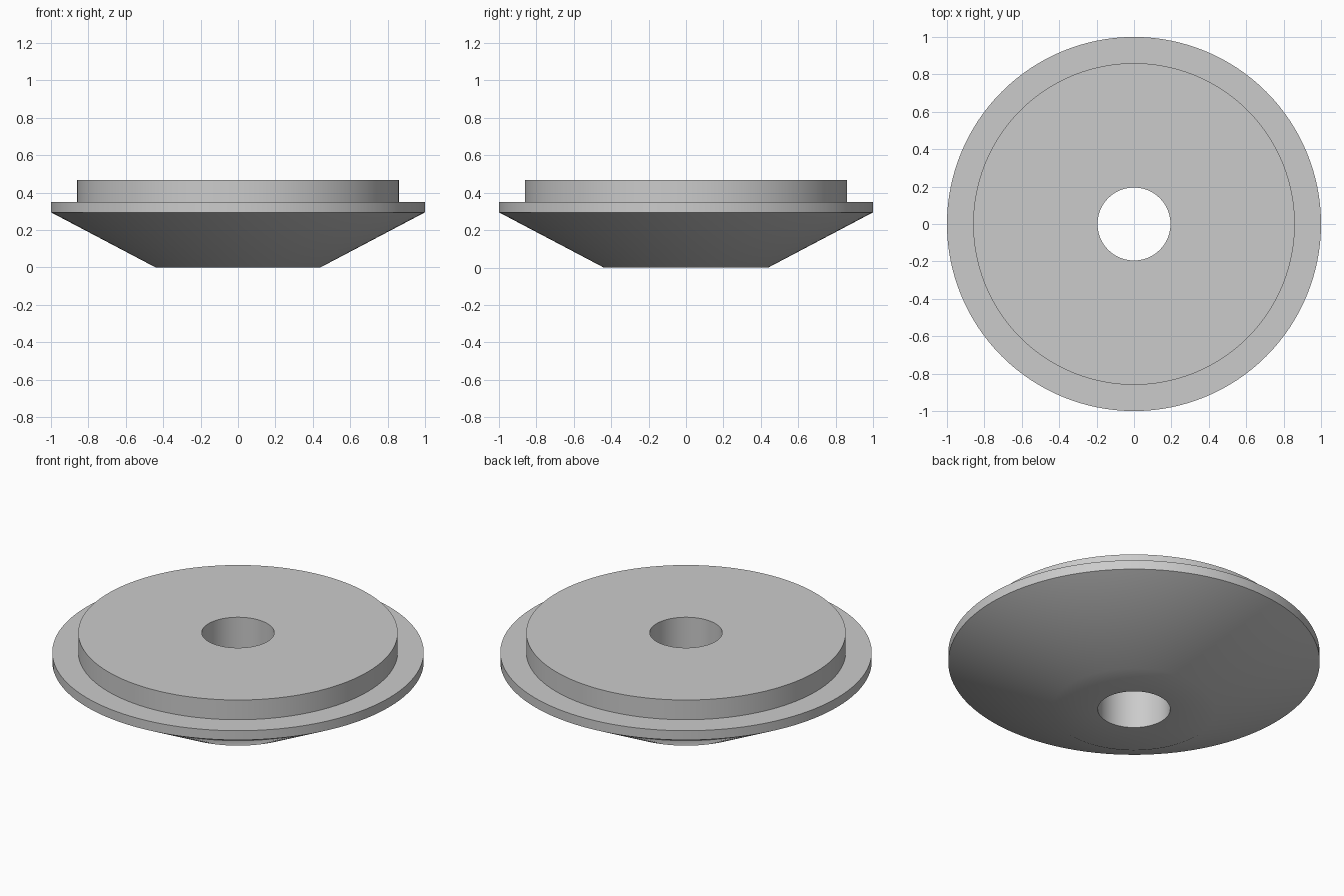
import bpy, bmesh, math

cube = bpy.data.objects.get("Cube")
if cube:
    bpy.data.objects.remove(cube, do_unlink=True)

SEGMENTS = 128

grey = bpy.data.materials.new("plain grey")
grey.use_nodes = True
colour = (0.6, 0.6, 0.6, 1)
grey.diffuse_color = colour
grey.node_tree.nodes["Principled BSDF"].inputs["Base Color"].default_value = colour

# Closed cross-section (radius, height): bore, flat foot, cone, rim, raised top
profile = [(0.195, 0), (0.44, 0), (1, 0.295), (1, 0.35),
           (0.86, 0.35), (0.86, 0.467), (0.195, 0.467)]

# Turn the cross-section around the vertical axis
bm = bmesh.new()
verts = [bm.verts.new((r, 0, z)) for r, z in profile]
edges = [bm.edges.new((verts[i - 1], verts[i])) for i in range(len(verts))]
bmesh.ops.spin(bm, geom=verts + edges, cent=(0, 0, 0), axis=(0, 0, 1),
               angle=math.tau, steps=SEGMENTS, use_merge=True)
bmesh.ops.remove_doubles(bm, verts=bm.verts, dist=0.0001)
bmesh.ops.recalc_face_normals(bm, faces=bm.faces)

mesh = bpy.data.meshes.new("flanged_disc")
bm.to_mesh(mesh)
bm.free()
mesh.materials.append(grey)
disc = bpy.data.objects.new("flanged_disc", mesh)
bpy.context.collection.objects.link(disc)

# Smooth round walls, sharp steps
bpy.ops.object.select_all(action="DESELECT")
disc.select_set(True)
bpy.context.view_layer.objects.active = disc
bpy.ops.object.shade_smooth_by_angle(angle=math.radians(30))
